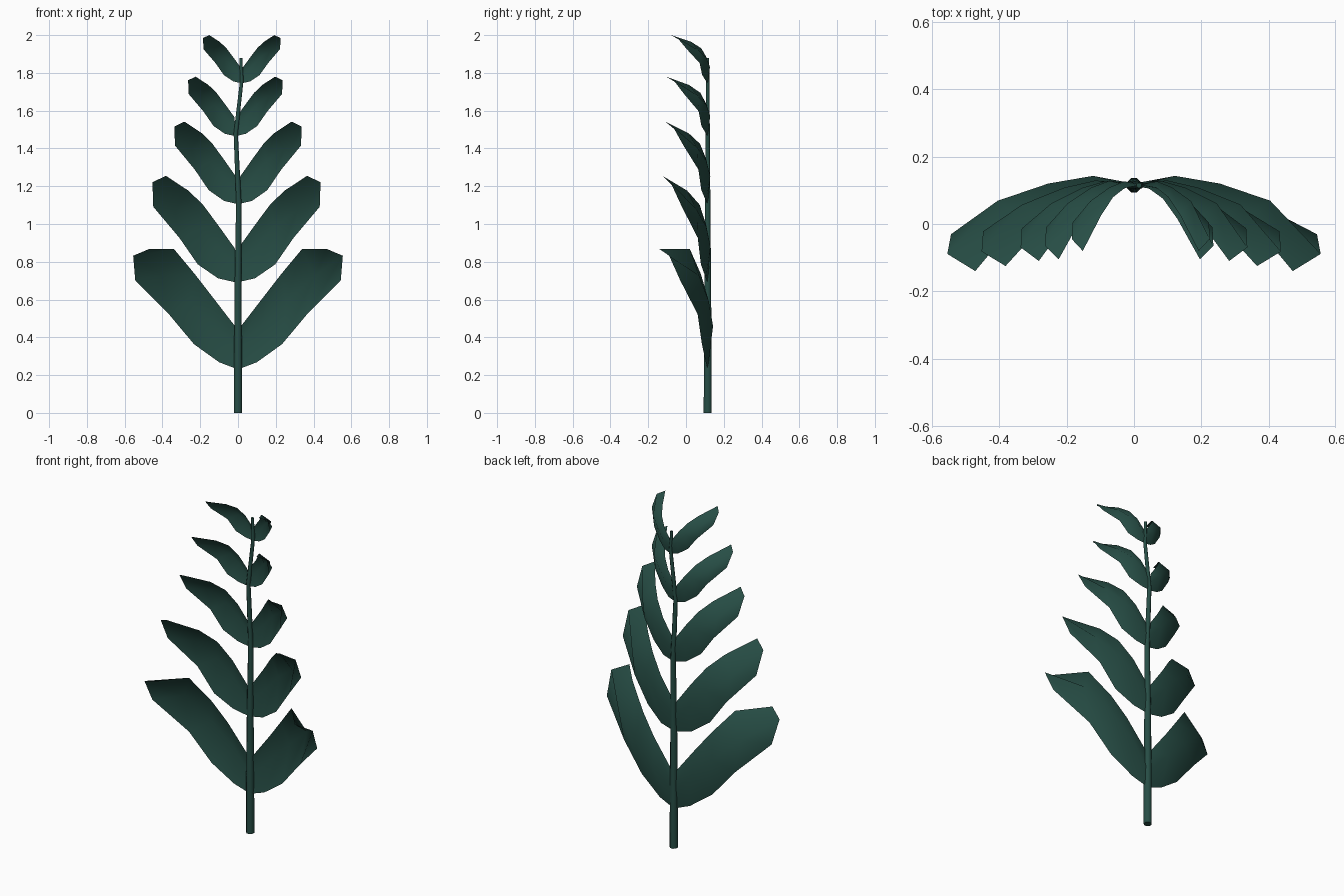
import bpy

if "Cube" in bpy.data.objects:
    bpy.data.objects.remove(bpy.data.objects["Cube"])

mat = bpy.data.materials.new("dark_green")
mat.diffuse_color = (0.02, 0.075, 0.06, 1)
mat.use_nodes = True
mat.node_tree.nodes["Principled BSDF"].inputs["Base Color"].default_value = mat.diffuse_color

STEM_Y = 0.115
# Leaf shapes: rows from root to tip, each (lower edge, midrib, upper edge);
# points are fractions of (width, depth, height)
BROAD = [
    [(0, 0, 0), (0, .02, .16), (.02, 0, .35)],
    [(.18, -.04, .06), (.22, .11, .36), (.25, -.04, .61)],
    [(.42, -.12, .21), (.46, .02, .57), (.41, -.14, .79)],
    [(.66, -.21, .46), (.73, -.18, .78), (.61, -.37, 1.0)],
    [(.98, -.57, .74), (1, -.80, .945), (.85, -1, 1)],
]
SLIM = [
    [(0, 0, 0), (0, .02, .15), (.02, 0, .32)],
    [(.22, -.04, .04), (.24, .06, .34), (.23, -.04, .55)],
    [(.46, -.15, .17), (.45, -.03, .52), (.40, -.18, .73)],
    [(.68, -.22, .42), (.73, -.24, .68), (.57, -.45, .86)],
    [(.99, -.57, .71), (1, -.82, .94), (.84, -1, 1)],
]


def finish(name, verts, faces):
    me = bpy.data.meshes.new(name)
    me.from_pydata(verts, [], faces)
    me.materials.append(mat)
    for p in me.polygons:
        p.use_smooth = len(p.vertices) == 4
    me.update()
    ob = bpy.data.objects.new(name, me)
    bpy.context.collection.objects.link(ob)
    return ob


def leaf(name, side, shape, cx, base, width, depth, height):
    verts = [(cx + side * u * width, STEM_Y + v * depth, base + w * height)
             for row in shape for u, v, w in row]
    faces = []
    for i in range(len(shape) - 1):
        for j in range(2):
            a = i * 3 + j
            f = (a, a + 3, a + 4, a + 1)
            faces.append(f if side > 0 else f[::-1])
    finish(name, verts, faces)


# Leaf pairs: shape, centre x, base z, width, depth, height
pairs = [
    (BROAD, 0.0, 0.23, 0.555, 0.255, 0.637),
    (SLIM, -0.008, 0.69, 0.445, 0.24, 0.565),
    (SLIM, 0.0, 1.105, 0.337, 0.225, 0.437),
    (SLIM, -0.014, 1.465, 0.25, 0.22, 0.315),
    (SLIM, 0.02, 1.745, 0.205, 0.195, 0.255),
]
for n, (shape, *size) in enumerate(pairs, 1):
    leaf(f"leaf_right_{n}", 1, shape, *size)
    leaf(f"leaf_left_{n}", -1, shape, *size)

# Stem: a slightly crooked tapered tube
import math
SIDES = 8
path = [(0, 0, .023), (0, .35, .022), (0, .7, .019), (.004, 1.12, .015),
        (-.012, 1.48, .012), (.02, 1.76, .010), (.015, 1.88, .008)]
verts, faces = [], []
for x, z, r in path:
    for k in range(SIDES):
        a = math.tau * (k + .5) / SIDES
        verts.append((x + r * math.cos(a), STEM_Y + r * math.sin(a), z))
for i in range(len(path) - 1):
    for k in range(SIDES):
        a, b = i * SIDES + k, i * SIDES + (k + 1) % SIDES
        faces.append((a, b, b + SIDES, a + SIDES))
faces.append(tuple(reversed(range(SIDES))))
faces.append(tuple(range(len(verts) - SIDES, len(verts))))
finish("stem", verts, faces)
